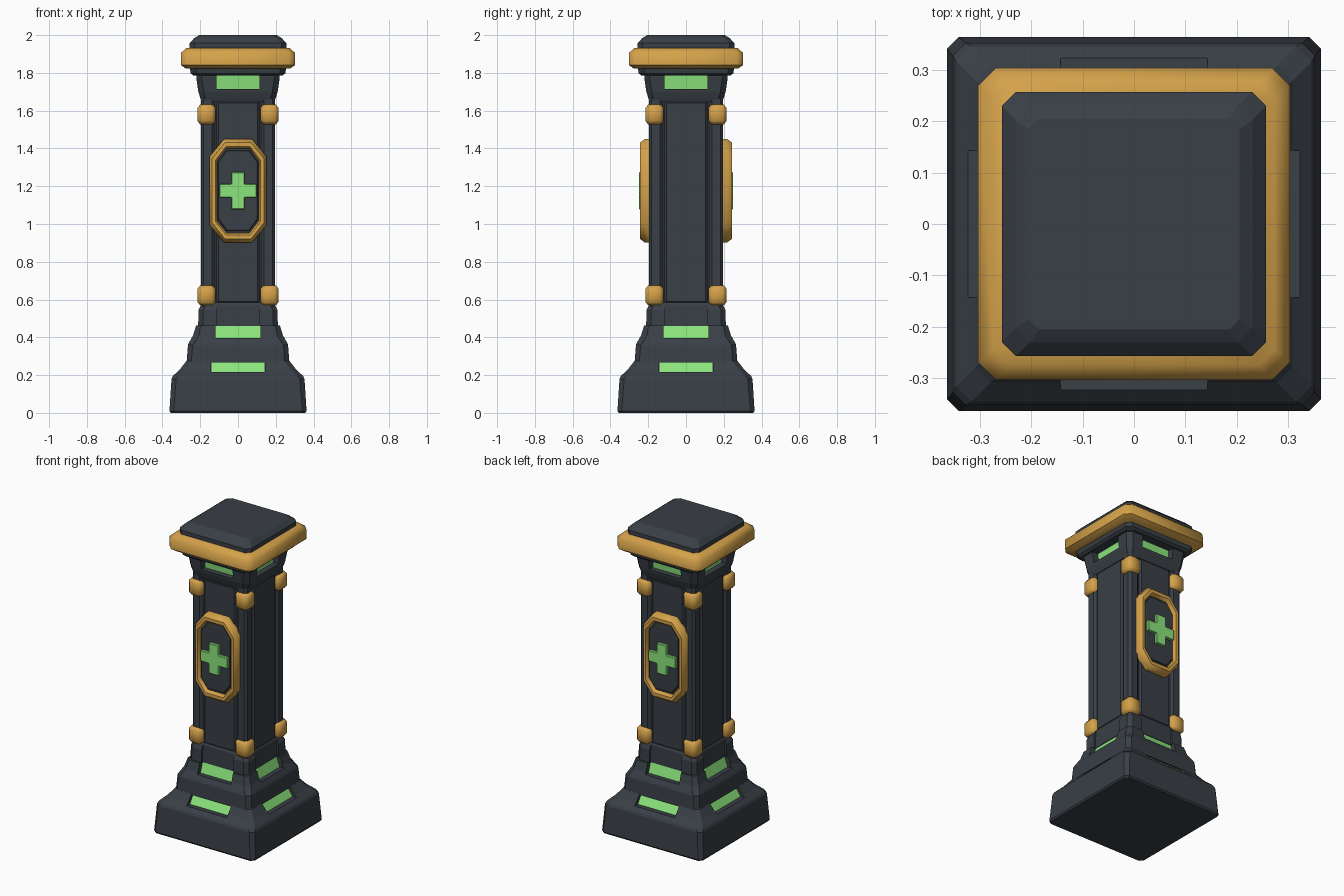
import bpy, bmesh
from math import pi, radians
from mathutils import Matrix, Vector

if "Cube" in bpy.data.objects:
    bpy.data.objects.remove(bpy.data.objects["Cube"], do_unlink=True)


def material(name, rgb):
    m = bpy.data.materials.new(name)
    m.use_nodes = True
    m.diffuse_color = (*rgb, 1)
    m.node_tree.nodes["Principled BSDF"].inputs["Base Color"].default_value = (*rgb, 1)
    return m


STONE = material("dark slate", (0.041, 0.05, 0.061))
GOLD = material("warm gold", (0.66, 0.36, 0.068))
GLOW = material("glowing green", (0.26, 0.78, 0.2))
ALL_SIDES = [k * pi / 2 for k in range(4)]
FRONT_BACK = [0, pi]
BADGE_Z = 1.176


def skin(name, stacks, mat, closed=False, bevel=0):
    """Bridge each stack of loops; cap the ends, or join last to first."""
    bm = bmesh.new()
    for stack in stacks:
        rows = [[bm.verts.new(p) for p in loop] for loop in stack]
        pairs = list(zip(rows, rows[1:]))
        if closed:
            pairs.append((rows[-1], rows[0]))
        else:
            bm.faces.new(rows[0])
            bm.faces.new(rows[-1])
        for a, b in pairs:
            for i in range(len(a)):
                j = (i + 1) % len(a)
                bm.faces.new((a[i], a[j], b[j], b[i]))
    bmesh.ops.recalc_face_normals(bm, faces=bm.faces)
    me = bpy.data.meshes.new(name)
    bm.to_mesh(me)
    bm.free()
    me.materials.append(mat)
    if mat == GOLD:  # the metal trim has soft edges
        me.shade_smooth()
        me.set_sharp_from_angle(angle=radians(50))
    ob = bpy.data.objects.new(name, me)
    bpy.context.collection.objects.link(ob)
    if bevel:
        mod = ob.modifiers.new("soft edges", "BEVEL")
        mod.width = bevel
        mod.segments = 1
        mod.limit_method = "ANGLE"
    return ob


def octagon(hx, hy, cx, cy):
    return [(hx, cy - hy), (hx, hy - cy), (hx - cx, hy), (cx - hx, hy),
            (-hx, hy - cy), (-hx, cy - hy), (cx - hx, -hy), (hx - cx, -hy)]


def tower(name, rings, mat, centres=((0, 0),)):
    """Stack of chamfered squares given as (z, half width, chamfer)."""
    stacks = [[[(cx + x, cy + y, z) for x, y in octagon(h, h, c, c)]
               for z, h, c in rings] for cx, cy in centres]
    return skin(name, stacks, mat)


def turned(points, angle):
    rot = Matrix.Rotation(angle, 3, "Z")
    return [rot @ Vector(p) for p in points]


def wedge(name, profile, half, mat, bevel=0):
    """Extrude an (outward, z) profile sideways, on all four sides."""
    stacks = [[turned([(x, -d, z) for d, z in profile], a) for x in (-half, half)]
              for a in ALL_SIDES]
    return skin(name, stacks, mat, bevel=bevel)


def badge(name, layers, mat, closed=False):
    """Tall octagon layers (inset, outward) on the front and back."""
    stacks = [[turned([(x, -d, BADGE_Z + z) for x, z in
                       octagon(0.151 - 0.9 * i, 0.274 - 1.2 * i,
                               0.077 - 0.6 * i, 0.093 - 0.6 * i)], a)
               for i, d in layers] for a in FRONT_BACK]
    return skin(name, stacks, mat, closed)


def slot(body, low, high, half, name=None):
    """Cut a sloped recess into each side and lay a thin panel in it."""
    (d0, z0), (d1, z1) = low, high
    cutter = wedge("slot_cutter", [(d0, z0), (d1, z1), (d1, z1 + 0.03),
                                   (d1 + 0.15, z1 + 0.03), (d0 + 0.15, z0)], half, STONE)
    cutter.hide_render = True
    mod = body.modifiers.new("slots", "BOOLEAN")
    mod.operation = "DIFFERENCE"
    mod.solver = "EXACT"
    mod.object = cutter
    bpy.context.view_layer.objects.active = body
    bpy.ops.object.modifier_apply(modifier=mod.name)
    bpy.data.objects.remove(cutter, do_unlink=True)
    if name:
        t = 0.004
        wedge(name, [(d0 - t, z0), (d1 - t, z1), (d1 + t, z1), (d0 + t, z0)],
              half - 0.002, GLOW)


# Stepped base
plinth = tower("base_plinth", [(0, 0.356, 0.02), (0.01, 0.363, 0.022), (0.18, 0.352, 0.025),
                               (0.195, 0.345, 0.03), (0.23, 0.308, 0.03),
                               (0.276, 0.272, 0.025)], STONE)
slot(plinth, (0.288, 0.216), (0.254, 0.27), 0.143, "lower_glow_panels")

step = tower("base_step", [(0.268, 0.272, 0.025), (0.36, 0.265, 0.025),
                           (0.375, 0.258, 0.03), (0.41, 0.238, 0.03),
                           (0.462, 0.222, 0.025)], STONE)
slot(step, (0.212, 0.396), (0.19, 0.461), 0.12, "middle_glow_panels")

pedestal = tower("shaft_pedestal", [(0.46, 0.211, 0.025), (0.545, 0.209, 0.025),
                                    (0.585, 0.19, 0.025)], STONE)
slot(pedestal, (0.199, 0.44), (0.196, 0.6), 0.115)

# Shaft with corner posts and raised panels
corners = [(x, y) for x in (-1, 1) for y in (-1, 1)]
tower("shaft_core", [(0.57, 0.181, 0.02), (1.67, 0.181, 0.02)], STONE)
tower("corner_posts", [(0.56, 0.037, 0.015), (1.67, 0.037, 0.015)], STONE,
      [(0.16 * x, 0.16 * y) for x, y in corners])
wedge("shaft_panels", [(0.17, 0.58), (0.192, 0.58), (0.192, 1.65), (0.17, 1.65)],
      0.114, STONE, bevel=0.01)

# Gold clamps on the posts
for label, z in (("lower", 0.622), ("upper", 1.58)):
    tower(label + "_clamps", [(z - 0.052, 0.034, 0.012), (z - 0.034, 0.048, 0.018),
                              (z + 0.034, 0.048, 0.018), (z + 0.052, 0.034, 0.012)],
          GOLD, [(0.167 * x, 0.167 * y) for x, y in corners])

# Capital, gold rim and cap
capital = tower("capital", [(1.645, 0.191, 0.025), (1.665, 0.199, 0.025),
                            (1.7, 0.21, 0.028), (1.775, 0.221, 0.028),
                            (1.8, 0.221, 0.028)], STONE)
slot(capital, (0.172, 1.715), (0.178, 1.786), 0.115, "upper_glow_panels")
tower("capital_ledge", [(1.785, 0.235, 0.03), (1.797, 0.25, 0.03),
                        (1.835, 0.257, 0.03)], STONE)
tower("gold_rim", [(1.822, 0.275, 0.03), (1.842, 0.303, 0.034), (1.905, 0.303, 0.034),
                   (1.932, 0.273, 0.03)], GOLD)
tower("top_cap", [(1.92, 0.257, 0.028), (1.958, 0.257, 0.028), (1.985, 0.23, 0.028),
                  (2.0, 0.205, 0.02)], STONE)

# Badges on front and back
badge("badge_frame", [(0, 0.185), (0, 0.218), (0.016, 0.243), (0.034, 0.243),
                      (0.043, 0.23), (0.043, 0.185)], GOLD, closed=True)
badge("badge_plate", [(0.035, 0.186), (0.035, 0.219), (0.05, 0.219), (0.053, 0.229),
                      (0.058, 0.232)], STONE)

# Green cross in each badge
arm, tip = 0.035, 0.098
quarter = [(arm, arm), (arm, tip), (-arm, tip)]
outline = []
for k in range(4):
    outline += quarter
    quarter = [(-z, x) for x, z in quarter]
skin("badge_cross", [[turned([(x, -d, BADGE_Z + z) for x, z in outline], a)
                      for d in (0.225, 0.25)] for a in FRONT_BACK], GLOW, bevel=0.003)
